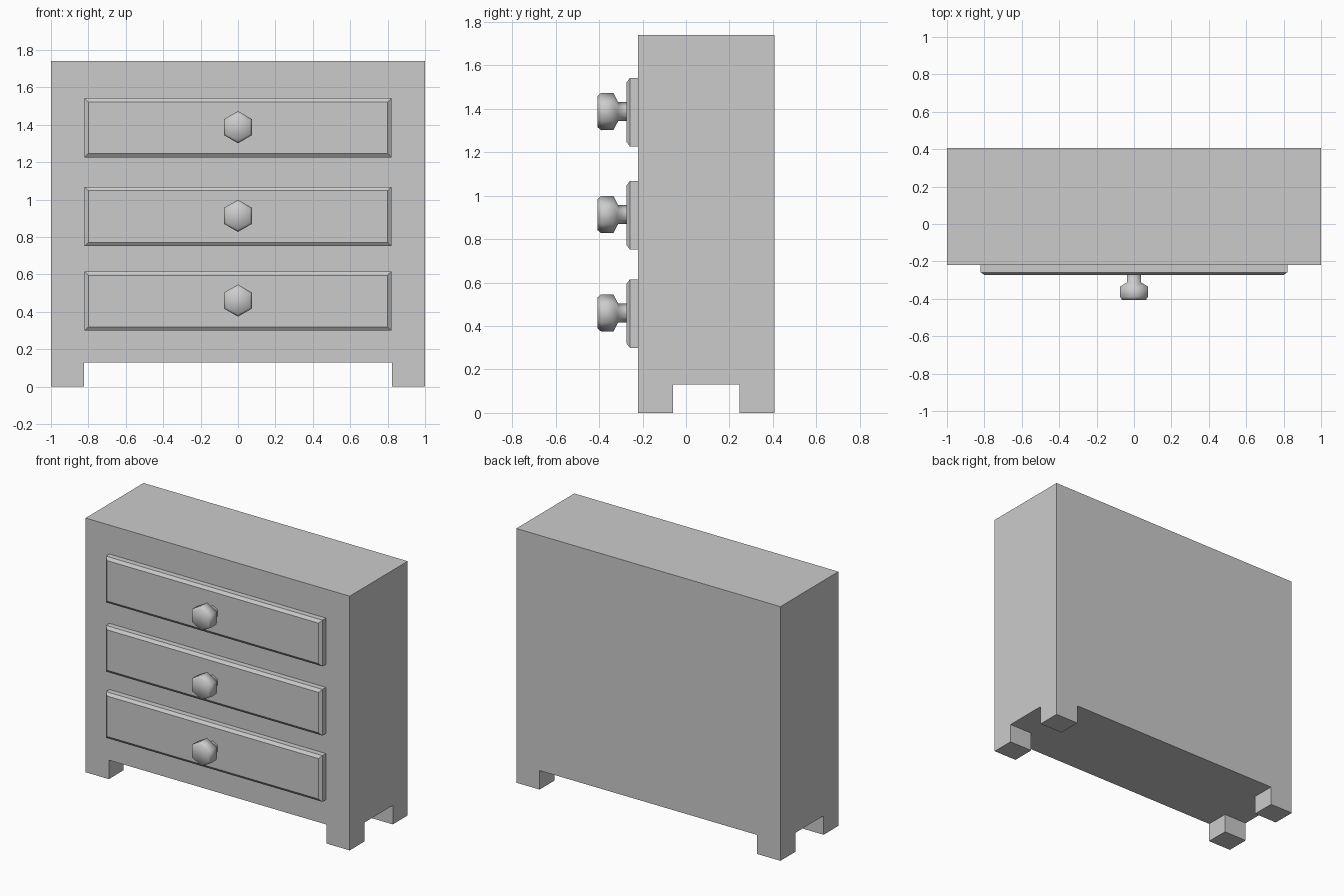
import bpy, bmesh, math
from mathutils import Matrix, Vector

if "Cube" in bpy.data.objects:
    bpy.data.objects.remove(bpy.data.objects["Cube"])


def make_object(name, bm, smooth_angle=None):
    bmesh.ops.recalc_face_normals(bm, faces=bm.faces)
    mesh = bpy.data.meshes.new(name)
    bm.to_mesh(mesh)
    bm.free()
    ob = bpy.data.objects.new(name, mesh)
    bpy.context.collection.objects.link(ob)
    if smooth_angle:
        bpy.ops.object.select_all(action='DESELECT')
        ob.select_set(True)
        bpy.context.view_layer.objects.active = ob
        bpy.ops.object.shade_smooth_by_angle(angle=math.radians(smooth_angle))
    return ob


def box(x, y, z):
    bm = bmesh.new()
    size = Vector((x[1] - x[0], y[1] - y[0], z[1] - z[0]))
    mid = Vector((x[0] + x[1], y[0] + y[1], z[0] + z[1])) / 2
    bmesh.ops.create_cube(bm, size=1, matrix=Matrix.Translation(mid) @ Matrix.Diagonal(size.to_4d()))
    return bm


# Carcass: box with the four corner feet extruded from its underside
FOOT_Z, FRONT, BACK = 0.13, -0.22, 0.407
FOOT_X, FOOT_Y = 0.824, (-0.06, 0.246)
bm = box((-1, 1), (FRONT, BACK), (FOOT_Z, 1.74))
cuts = [((s * FOOT_X, 0, 0), (1, 0, 0)) for s in (-1, 1)]
cuts += [((0, y, 0), (0, 1, 0)) for y in FOOT_Y]
for co, no in cuts:
    bmesh.ops.bisect_plane(bm, geom=bm.verts[:] + bm.edges[:] + bm.faces[:], plane_co=co, plane_no=no)
bm.normal_update()
corners = []
for f in bm.faces:
    c = f.calc_center_median()
    if f.normal.z < -0.9 and abs(c.x) > FOOT_X and not FOOT_Y[0] < c.y < FOOT_Y[1]:
        corners.append(f)
feet = bmesh.ops.extrude_discrete_faces(bm, faces=corners)["faces"]
for v in {v for f in feet for v in f.verts}:
    v.co.z = 0
bmesh.ops.dissolve_limit(bm, angle_limit=0.01, verts=bm.verts[:], edges=bm.edges[:])
make_object("carcass", bm)


# Drawer front: slab whose front face is stepped in to a shallow bevel
def drawer_front(name, z):
    h, inset = 0.158, 0.028
    bm = box((-0.82, 0.82), (-0.258, FRONT), (z - h, z + h))
    bm.normal_update()
    face = min(bm.faces, key=lambda f: f.normal.y)
    bmesh.ops.inset_individual(bm, faces=[face], thickness=inset)
    for v in face.verts:
        v.co.y = -0.273
    make_object(name, bm)


# Knob: six-sided turned profile of (radius, y)
PROFILE = [(0.043, -0.265), (0.043, -0.312), (0.085, -0.334),
           (0.086, -0.390), (0.072, -0.407)]


def knob(name, z):
    bm = bmesh.new()
    rings = []
    for r, y in PROFILE:
        angles = [math.radians(90 + 60 * i) for i in range(6)]
        rings.append([bm.verts.new((r * math.cos(a), y, z + r * math.sin(a))) for a in angles])
    for a, b in zip(rings, rings[1:]):
        for i in range(6):
            j = (i + 1) % 6
            bm.faces.new((a[i], a[j], b[j], b[i]))
    bm.faces.new(rings[0])
    bm.faces.new(rings[-1])
    make_object(name, bm, 75)


for label, z in (("bottom", 0.457), ("middle", 0.91), ("top", 1.384)):
    drawer_front(label + "_drawer", z)
    knob(label + "_knob", z + 0.003)
